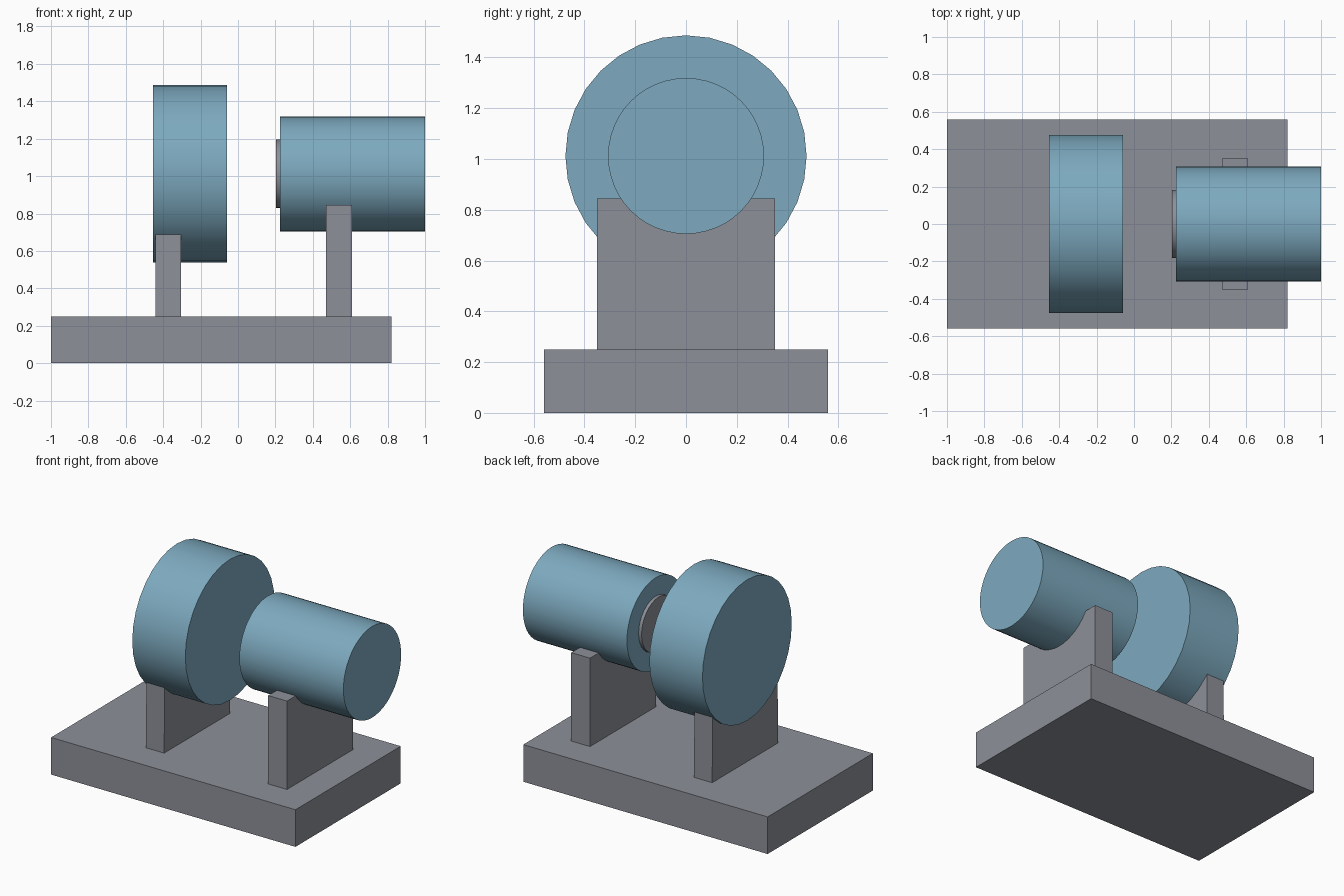
import bpy, bmesh
from math import sin, cos, asin, sqrt, pi

if "Cube" in bpy.data.objects:
    bpy.data.objects.remove(bpy.data.objects["Cube"], do_unlink=True)

AXIS_Z = 1.012      # height of the shared rotation axis
WHEEL_R, MOTOR_R, HUB_R = 0.475, 0.307, 0.183


def material(name, rgb):
    mat = bpy.data.materials.new(name)
    mat.use_nodes = True
    mat.diffuse_color = (*rgb, 1)
    mat.node_tree.nodes["Principled BSDF"].inputs["Base Color"].default_value = (*rgb, 1)
    return mat


grey = material("machine grey", (0.27, 0.28, 0.32))
blue = material("steel blue", (0.205, 0.40, 0.52))


def prism(name, profile, x0, x1, mat, smooth=False):
    """Extrude a (y, z) outline along x."""
    bm = bmesh.new()
    face = bm.faces.new([bm.verts.new((x0, y, z)) for y, z in profile])
    new = bmesh.ops.extrude_face_region(bm, geom=[face])["geom"]
    bmesh.ops.translate(bm, vec=(x1 - x0, 0, 0),
                        verts=[v for v in new if isinstance(v, bmesh.types.BMVert)])
    bmesh.ops.recalc_face_normals(bm, faces=bm.faces)
    mesh = bpy.data.meshes.new(name)
    bm.to_mesh(mesh)
    bm.free()
    mesh.materials.append(mat)
    obj = bpy.data.objects.new(name, mesh)
    bpy.context.collection.objects.link(obj)
    if smooth:
        bpy.ops.object.select_all(action='DESELECT')
        obj.select_set(True)
        bpy.context.view_layer.objects.active = obj
        bpy.ops.object.shade_smooth_by_angle(angle=pi / 6)
    return obj


def circle(r, n=32):
    return [(r * sin(2 * pi * i / n), AXIS_Z + r * cos(2 * pi * i / n)) for i in range(n)]


def saddle(half_width, bottom, top, r, n=16):
    """Upright plate outline with a round cradle in its top edge."""
    half = min(half_width, sqrt(r * r - (AXIS_Z - top) ** 2))
    a = asin(half / r)
    arc = [(r * sin(t), AXIS_Z - r * cos(t))
           for t in (a - 2 * a * i / n for i in range(n + 1))]
    outline = [(-half_width, bottom), (half_width, bottom)]
    if half_width - half > 0.01:        # flat shoulders beside the cradle
        return outline + [(half_width, top)] + arc + [(-half_width, top)]
    return outline + arc


# Base slab
prism("base", [(-0.56, 0), (0.56, 0), (0.56, 0.25), (-0.56, 0.25)], -1, 0.82, grey)

# Upright cradles
prism("wheel_support", saddle(0.35, 0.25, 0.69, WHEEL_R - 0.002), -0.44, -0.305, grey)
prism("motor_support", saddle(0.35, 0.25, 0.845, MOTOR_R - 0.002), 0.47, 0.61, grey)

# Round bodies on the shared axis
prism("wheel", circle(WHEEL_R), -0.455, -0.06, blue, True)
prism("motor_body", circle(MOTOR_R, 48), 0.225, 1, blue, True)
prism("motor_hub", circle(HUB_R), 0.203, 0.225, grey, True)
